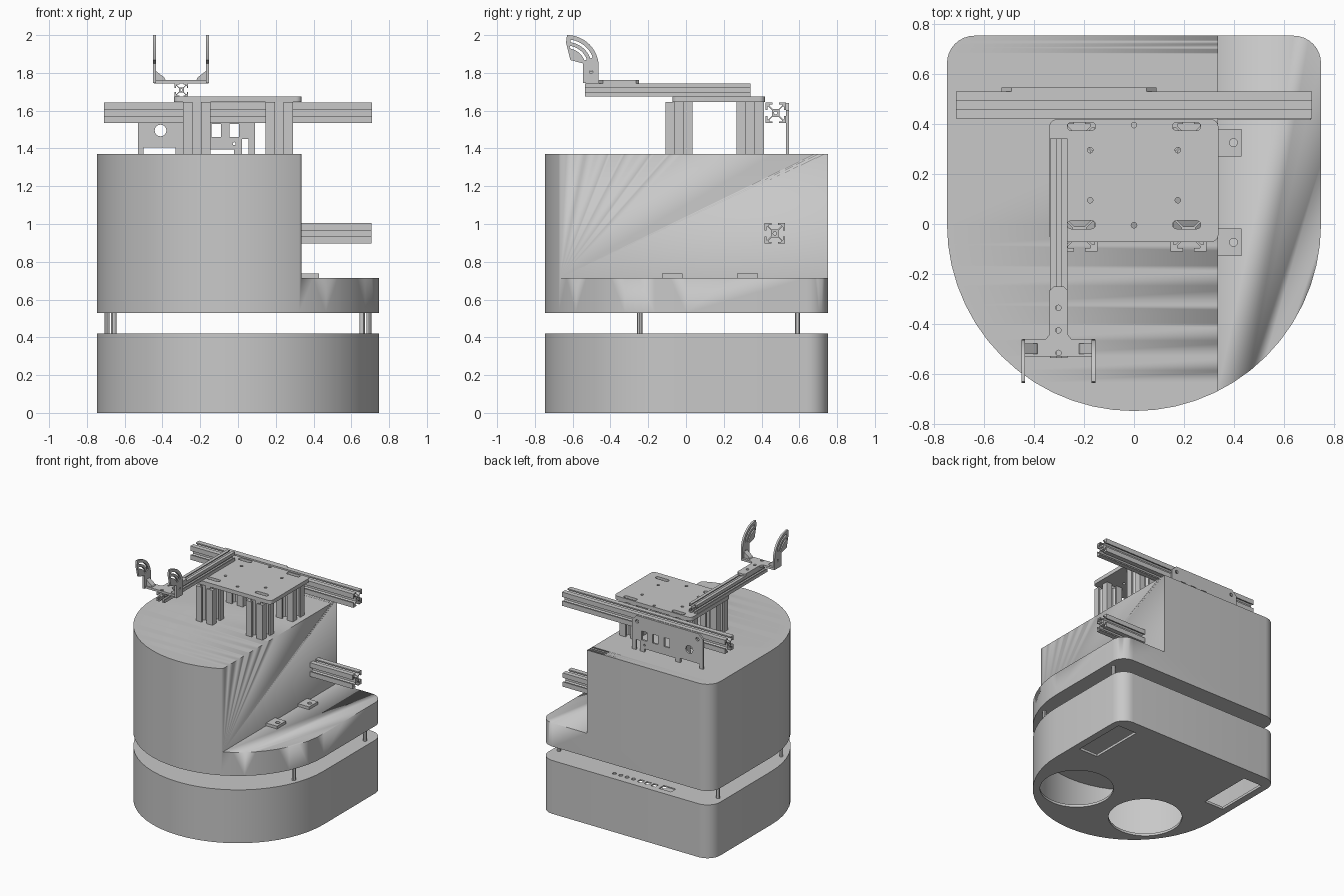
import bpy, bmesh, math
from mathutils import Matrix

if "Cube" in bpy.data.objects:
    bpy.data.objects.remove(bpy.data.objects["Cube"])

grey = bpy.data.materials.new("plain_grey")
grey.diffuse_color = (0.58, 0.58, 0.58, 1)
grey.use_nodes = True
grey.node_tree.nodes["Principled BSDF"].inputs["Base Color"].default_value = grey.diffuse_color

# local (u, v, w) axes for slabs extruded along each world axis
AXES = {
    'z': Matrix(((1, 0, 0), (0, 1, 0), (0, 0, 1))),
    'y': Matrix(((1, 0, 0), (0, 0, -1), (0, 1, 0))),   # u = x, v = z
    'x': Matrix(((0, 0, 1), (1, 0, 0), (0, 1, 0))),    # u = y, v = z
}


def slab(name, loops, lo, hi, axis='z'):
    """Flat profile (first loop outer, others holes) extruded from lo to hi."""
    cu = bpy.data.curves.new(name + "_profile", 'CURVE')
    cu.dimensions, cu.fill_mode, cu.extrude = '2D', 'BOTH', (hi - lo) / 2
    for pts in loops:
        sp = cu.splines.new('POLY')
        sp.points.add(len(pts) - 1)
        for p, (u, v) in zip(sp.points, pts):
            p.co = (u, v, 0, 1)
        sp.use_cyclic_u = True
    tmp = bpy.data.objects.new(name + "_tmp", cu)
    bpy.context.collection.objects.link(tmp)
    dg = bpy.context.evaluated_depsgraph_get()
    me = bpy.data.meshes.new_from_object(tmp.evaluated_get(dg))
    bpy.data.objects.remove(tmp)
    mid = (lo + hi) / 2 * (-1 if axis == 'y' else 1)
    me.transform(AXES[axis].to_4x4() @ Matrix.Translation((0, 0, mid)))
    bm = bmesh.new()
    bm.from_mesh(me)
    bmesh.ops.remove_doubles(bm, verts=bm.verts, dist=1e-5)
    bmesh.ops.recalc_face_normals(bm, faces=bm.faces)
    bm.to_mesh(me)
    bm.free()
    me.name = name
    me.materials.clear()
    me.materials.append(grey)
    ob = bpy.data.objects.new(name, me)
    bpy.context.collection.objects.link(ob)
    bpy.ops.object.select_all(action='DESELECT')
    ob.select_set(True)
    bpy.context.view_layer.objects.active = ob
    bpy.ops.object.shade_smooth_by_angle(angle=math.radians(30))
    return ob


def arc(cx, cy, r, a0, a1, n):
    return [(cx + r * math.cos(math.radians(a0 + (a1 - a0) * i / n)),
             cy + r * math.sin(math.radians(a0 + (a1 - a0) * i / n))) for i in range(n + 1)]


def circle(cx, cy, r, n=16):
    return arc(cx, cy, r, 0, 360, n)[:-1]


def rect(x0, x1, y0, y1, r=0.0):
    if r == 0:
        return [(x0, y0), (x1, y0), (x1, y1), (x0, y1)]
    return (arc(x1 - r, y1 - r, r, 0, 90, 5) + arc(x0 + r, y1 - r, r, 90, 180, 5)
            + arc(x0 + r, y0 + r, r, 180, 270, 5) + arc(x1 - r, y0 + r, r, 270, 360, 5))


def outline(inset=0.0):
    """Round front, square back with filleted corners."""
    r, b, f = 0.747 - inset, 0.752 - inset, 0.11 - inset
    return (arc(0, 0, r, 180, 360, 28) + arc(r - f, b - f, f, 0, 90, 8)
            + arc(f - r, b - f, f, 90, 180, 8))


def rail(name, cu, cv, size, lo, hi, axis):
    """Slotted square extrusion with a centre bore."""
    side = [(1, 1), (.3, 1), (.3, .82), (.62, .82), (.62, .7), (.3, .38),
            (-.3, .38), (-.62, .7), (-.62, .82), (-.3, .82), (-.3, 1)]
    pts, h = [], size / 2
    for _ in range(4):
        pts += [(cu + u * h, cv + v * h) for u, v in side]
        side = [(-v, u) for u, v in side]
    return slab(name, [pts, circle(cu, cv, h * .17, 10)], lo, hi, axis)


# hollow base: floor with wheel and slot openings, wall, lid with ports
floor = [outline()]
for s in (-1, 1):
    floor += [circle(s * .33, -.265, .272, 40),
              rect(s * .605 - .085, s * .605 + .085, .195, .645)]
slab("base_floor", floor, 0, .02)
slab("base_wall", [outline(), outline(.02)], .02, .41)
ports = [circle(.15 - .055 * i, .675, .016, 12) for i in range(4)]
ports += [rect(-.10 - .06 * i, -.06 - .06 * i, .655, .695) for i in range(3)]
ports += [rect(-.36, -.255, .64, .70)]
slab("base_lid", [outline()] + ports, .41, .42)

# standoffs between base and body
for s in (-1, 1):
    slab("front_standoff", [circle(s * .658, -.245, .014, 12)], .42, .53)
    slab("rear_standoff", [circle(s * .693, .59, .014, 12)], .42, .53)

# body with the right side cut down to a low deck
body = slab("body", [outline()], .53, 1.37)
cutter = slab("deck_cutter", [rect(.335, 1, -1, 1)], .715, 1.6)
cutter.hide_render = True
cutter.hide_set(True)
cut = body.modifiers.new("deck_cut", 'BOOLEAN')
cut.operation, cut.solver, cut.object = 'DIFFERENCE', 'EXACT', cutter

# mounting tabs on the deck
for y in (-.073, .325):
    slab("deck_tab", [rect(.335, .43, y - .055, y + .055), circle(.397, y, .016)], .715, .737)

# side and rear rails
rail("side_rail", .47, .95, .108, .335, .707, 'x')
rail("rear_rail", .475, 1.588, .108, -.71, .71, 'x')

# rear mounting plate with feet and openings
plate = [(.09, 1.37), (.09, 1.60), (.05, 1.64), (-.49, 1.64), (-.53, 1.60), (-.53, 1.37),
         (-.50, 1.37), (-.50, 1.405), (-.33, 1.405), (-.33, 1.37), (-.29, 1.37), (-.29, 1.395),
         (-.02, 1.395), (-.02, 1.37), (.02, 1.37), (.02, 1.45), (.055, 1.45), (.055, 1.37)]
holes = [circle(-.41, 1.495, .031, 20), circle(-.02, 1.425, .008, 8),
         circle(-.48, 1.595, .014), circle(.045, 1.595, .014)]
holes += [rect(x - .024, x + .024, 1.46, 1.53) for x in (-.215, -.115, -.02)]
slab("rear_plate", [plate] + holes, .53, .545, 'y')

# four posts under the top plate
for x in (-.218, .218):
    for y in (-.037, .34):
        rail("post", x, y, .145, 1.37, 1.645, 'z')

# top plate with slots and screw holes
holes = [circle(0, .395, .011), circle(0, -.005, .011)]
for s in (-1, 1):
    holes += [circle(s * .175, y, .011) for y in (.295, .095)]
    holes += [rect(s * .21 - .056, s * .21 + .056, y - .016, y + .016, .015) for y in (.39, -.003)]
slab("top_plate", [rect(-.338, .337, -.072, .418, .03)] + holes, 1.645, 1.675)

# forward arm
rail("arm_rail", -.3, 1.71, .07, -.535, .342, 'y')

# T-shaped bracket on the arm
tee = [(-.445, -.53), (-.155, -.53), (-.155, -.46), (-.25, -.46), (-.265, -.44),
       (-.265, -.265), (-.28, -.25), (-.32, -.25), (-.337, -.265), (-.337, -.44),
       (-.352, -.46), (-.445, -.46)]
slab("arm_bracket", [tee] + [circle(-.302, y, .011) for y in (-.515, -.425, -.335)], 1.745, 1.762)

# fan-shaped cheeks with curved slots, and their gussets
fan = ([(-.545, 1.747), (-.462, 1.747)] + arc(-.63, 1.832, .168, 0, 90, 16)
       + [(-.635, 1.96), (-.612, 1.868), (-.545, 1.85)])
slots = [arc(-.63, 1.832, r + .007, 20, 82, 12) + arc(-.63, 1.832, r - .007, 82, 20, 12)
         for r in (.105, .138)]
slots.append(circle(-.502, 1.805, .009, 10))
for s in (-1, 1):
    x = -.302 + s * .14
    slab("cheek", [fan] + slots, x - .0075, x + .0075, 'x')
    xi = x - s * .0075
    slab("gusset", [[(xi, 1.762), (xi - s * .05, 1.762), (xi - s * .045, 1.775), (xi, 1.81)]],
         -.52, -.478, 'y')
